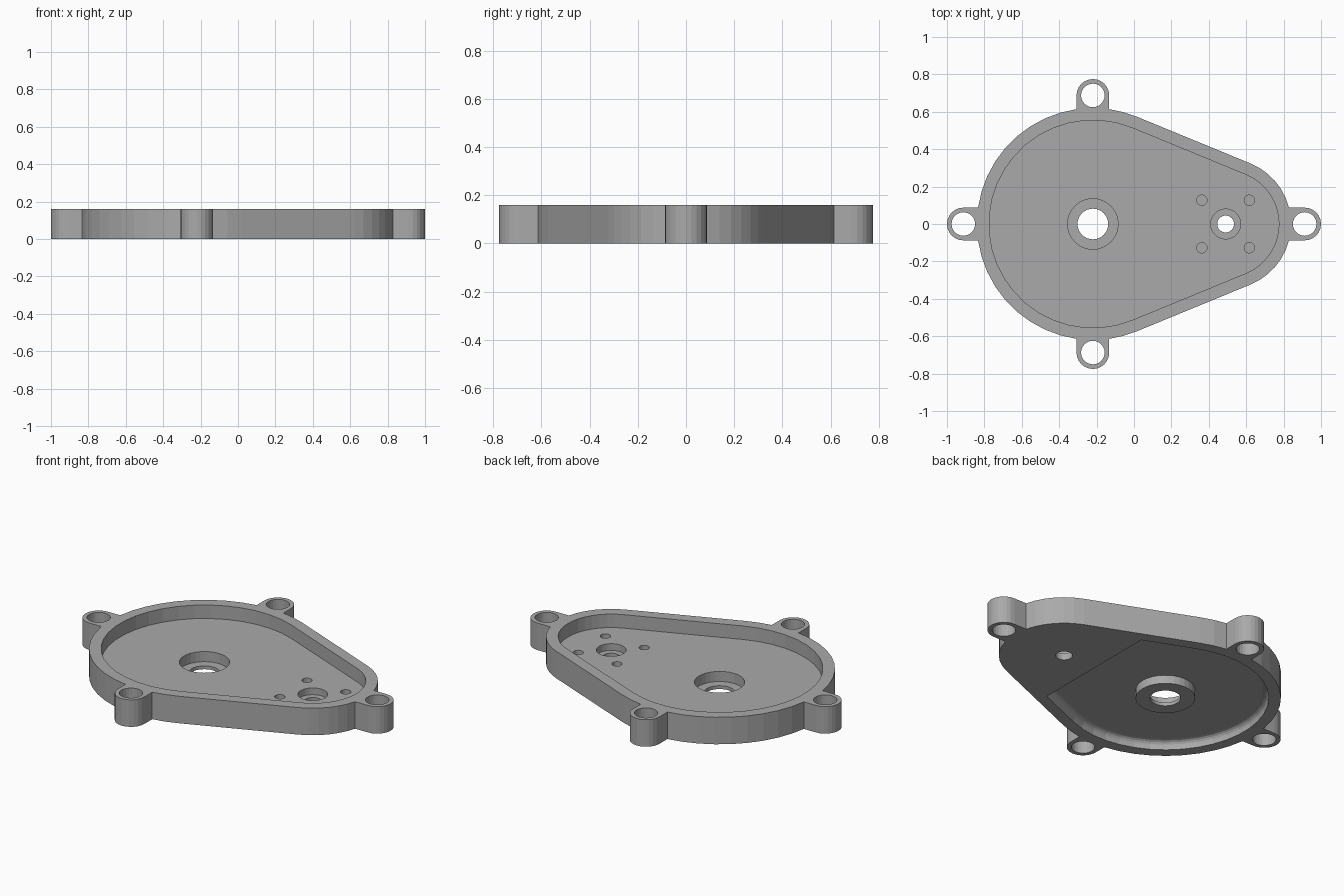
import bpy
import bmesh
from math import sin, cos, acos, asin, pi, degrees, ceil

default_cube = bpy.data.objects.get("Cube")
if default_cube:
    bpy.data.objects.remove(default_cube, do_unlink=True)

HEIGHT = 0.16
FLOOR = 0.08            # top of the plate inside the rim
BIG_X, BIG_R = -0.22, 0.62
SMALL_X, SMALL_R = 0.49, 0.35
EAR_R, EAR_HOLE = 0.0875, 0.063
EAR_Y, EAR_X = 0.6875, 0.9125
WALL = 0.065
TANGENT = acos((BIG_R - SMALL_R) / (SMALL_X - BIG_X))
EARS = [(EAR_X, 0), (BIG_X, EAR_Y), (-EAR_X, 0), (BIG_X, -EAR_Y)]

grey = bpy.data.materials.new("grey")
grey.use_nodes = True
GREY = (0.4, 0.4, 0.4, 1)
grey.diffuse_color = GREY
grey.node_tree.nodes["Principled BSDF"].inputs["Base Color"].default_value = GREY


def arc(cx, cy, r, start, end, step=9):
    n = max(1, ceil(degrees(abs(end - start)) / step - 0.01))
    angles = [start + (end - start) * i / n for i in range(n + 1)]
    return [(cx + r * cos(a), cy + r * sin(a)) for a in angles]


def circle(cx, cy, r, step=11.25):
    return arc(cx, cy, r, 0, 2 * pi, step)[:-1]


def teardrop(inset):
    """Two arcs joined by their common tangents."""
    return (arc(SMALL_X, 0, SMALL_R - inset, -TANGENT, TANGENT)
            + arc(BIG_X, 0, BIG_R - inset, TANGENT, 2 * pi - TANGENT))


def eared_outline():
    """Teardrop with a rounded ear on each of the four axes."""
    s, b = asin(EAR_R / SMALL_R), asin(EAR_R / BIG_R)
    pts = arc(SMALL_X, 0, SMALL_R, s, TANGENT)
    corner = TANGENT
    for i, (x, y) in enumerate(EARS[1:], start=1):
        mid = i * pi / 2
        pts += arc(BIG_X, 0, BIG_R, corner, mid - b)
        pts += arc(x, y, EAR_R, mid - pi / 2, mid + pi / 2, 15)
        corner = mid + b
    pts += arc(BIG_X, 0, BIG_R, corner, 2 * pi - TANGENT)
    pts += arc(SMALL_X, 0, SMALL_R, -TANGENT, -s)
    pts += arc(EAR_X, 0, EAR_R, -pi / 2, pi / 2, 15)
    return pts


def clipped_outline(inset):
    """Big end of the teardrop, cut off straight across."""
    r = BIG_R - WALL - inset
    x = 0.28 - inset
    y = (r - (x - BIG_X) * cos(TANGENT)) / sin(TANGENT)
    return arc(BIG_X, 0, r, TANGENT, 2 * pi - TANGENT) + [(x, -y), (x, y)]


def loft(name, layers):
    """Closed solid through (z, outline) layers of equal point count."""
    bm = bmesh.new()
    rings = [[bm.verts.new((x, y, z)) for x, y in pts] for z, pts in layers]
    bm.faces.new(rings[0])
    bm.faces.new(rings[-1])
    for low, high in zip(rings, rings[1:]):
        for i in range(len(low)):
            j = (i + 1) % len(low)
            bm.faces.new((low[i], low[j], high[j], high[i]))
    bmesh.ops.recalc_face_normals(bm, faces=bm.faces)
    mesh = bpy.data.meshes.new(name)
    bm.to_mesh(mesh)
    bm.free()
    mesh.materials.append(grey)
    obj = bpy.data.objects.new(name, mesh)
    bpy.context.collection.objects.link(obj)
    return obj


def prism(name, pts, bottom, top):
    return loft(name, [(bottom, pts), (top, pts)])


def combine(target, tool, operation="DIFFERENCE"):
    tool.hide_render = True
    mod = target.modifiers.new(tool.name, "BOOLEAN")
    mod.operation = operation
    mod.solver = "EXACT"
    mod.object = tool
    bpy.context.view_layer.objects.active = target
    bpy.ops.object.modifier_apply(modifier=mod.name)
    bpy.data.objects.remove(tool, do_unlink=True)


# Body with ears, hollowed from above
cover = prism("cover_plate", eared_outline(), 0, HEIGHT)
combine(cover, prism("top_pocket", teardrop(WALL), FLOOR, 0.3))

# Underside pocket with a rounded floor edge
FILLET, DEPTH = 0.03, 0.05
layers = [(-0.1, clipped_outline(0))]
for k in range(5):
    a = k * pi / 8
    layers.append((DEPTH - FILLET + FILLET * sin(a),
                   clipped_outline(FILLET * (1 - cos(a)))))
combine(cover, loft("under_pocket", layers))

# Bearing boss on the underside
combine(cover, prism("bearing_boss", circle(BIG_X, 0, 0.16), 0, 0.065), "UNION")

# Stepped bores: (x, seat radius, seat height, through radius)
for x, seat_r, seat_z, hole_r in [(BIG_X, 0.135, 0.02, 0.082),
                                  (SMALL_X, 0.08, 0.04, 0.045)]:
    combine(cover, prism("seat", circle(x, 0, seat_r), seat_z, 0.3))
    combine(cover, prism("bore", circle(x, 0, hole_r), -0.1, 0.3))

# Blind screw holes around the small bore
for sx in (-1, 1):
    for sy in (-1, 1):
        pts = circle(SMALL_X + sx * 0.127, sy * 0.127, 0.028, 22.5)
        combine(cover, prism("screw_hole", pts, 0.04, 0.3))

# Mounting holes through the ears
for x, y in EARS:
    combine(cover, prism("ear_hole", circle(x, y, EAR_HOLE, 15), -0.1, 0.3))
